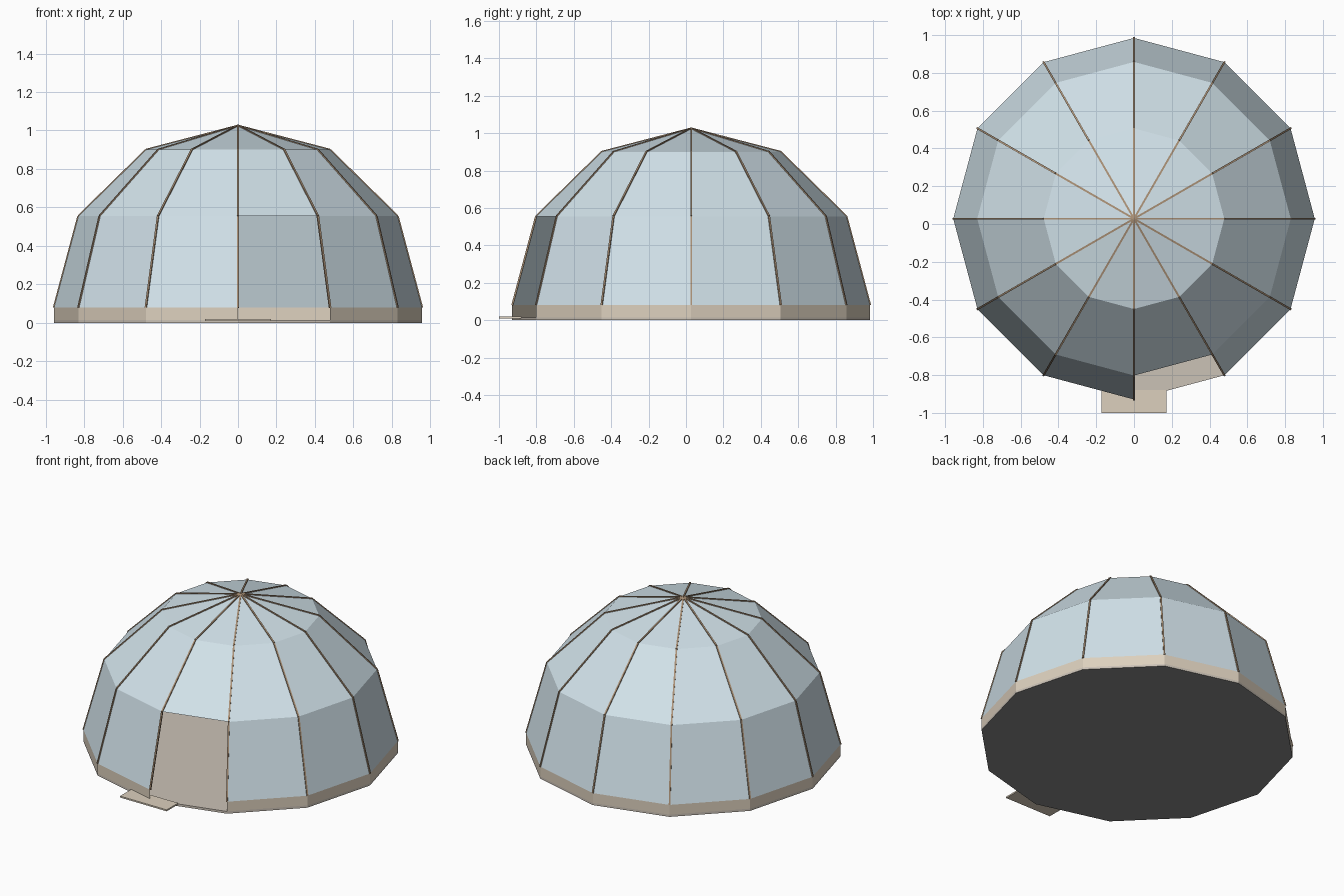
import bpy, bmesh
from math import sin, cos, pi
from mathutils import Vector

if "Cube" in bpy.data.objects:
    bpy.data.objects.remove(bpy.data.objects["Cube"])

CY = 0.028          # dome centre in y
SIDES = 12
DOOR = 9            # open sector, from 270 to 300 degrees
R = 0.957
RINGS = [(R, 0.08), (0.83, 0.555), (0.478, 0.90)]
APEX = Vector((0, CY, 1.025))


def mat(name, rgb):
    m = bpy.data.materials.new(name)
    m.diffuse_color = (*rgb, 1)
    m.use_nodes = True
    m.node_tree.nodes["Principled BSDF"].inputs["Base Color"].default_value = m.diffuse_color
    return m


GLASS = mat("pale_blue", (0.64, 0.76, 0.82))
WOOD = mat("pale_wood", (0.72, 0.63, 0.51))
FLOOR = mat("floor_wood", (0.60, 0.54, 0.47))
BEAM = mat("brown_wood", (0.40, 0.28, 0.18))
DARK = mat("dark_underside", (0.25, 0.25, 0.25))


def pt(i, r, z):
    a = 2 * pi * i / SIDES
    return Vector((r * cos(a), CY + r * sin(a), z))


def finish(name, bm, *mats):
    me = bpy.data.meshes.new(name)
    bm.to_mesh(me)
    bm.free()
    for m in mats:
        me.materials.append(m)
    ob = bpy.data.objects.new(name, me)
    bpy.context.collection.objects.link(ob)
    return ob


def shell(name, rings, material, apex=None):
    """Faceted wall through the rings, with the doorway left out of the lowest tier."""
    bm = bmesh.new()
    loops = [[bm.verts.new(pt(i, r, z)) for i in range(SIDES)] for r, z in rings]
    for t, (lo, hi) in enumerate(zip(loops, loops[1:])):
        for i in range(SIDES):
            if t == 0 and i == DOOR:
                continue
            j = (i + 1) % SIDES
            bm.faces.new((lo[i], lo[j], hi[j], hi[i]))
    if apex is not None:
        top = bm.verts.new(apex)
        for i in range(SIDES):
            bm.faces.new((loops[-1][i], loops[-1][(i + 1) % SIDES], top))
    return finish(name, bm, material)


# Floor slab
bm = bmesh.new()
base = bm.faces.new([bm.verts.new(pt(i, R, 0)) for i in range(SIDES)])
ext = bmesh.ops.extrude_face_region(bm, geom=[base], use_keep_orig=True)
bmesh.ops.translate(bm, vec=(0, 0, 0.015),
                    verts=[g for g in ext["geom"] if isinstance(g, bmesh.types.BMVert)])
bmesh.ops.recalc_face_normals(bm, faces=bm.faces)
for f in bm.faces:
    f.material_index = 1 if f.normal.z < -0.5 else 0
finish("floor", bm, FLOOR, DARK)

# Skirting wall and dome panels
shell("base_wall", [(R, 0.015), (R, 0.08)], WOOD)
shell("dome_panels", RINGS, GLASS, APEX)

# Rib beams along every vertical fold
bm = bmesh.new()
H = 0.005
for i in range(SIDES):
    side = Vector((-sin(2 * pi * i / SIDES), cos(2 * pi * i / SIDES), 0)) * H
    path = [pt(i, r, z) for r, z in RINGS] + [APEX]
    for a, b in zip(path, path[1:]):
        out = (b - a).cross(side).normalized() * H
        q = [[bm.verts.new(p + s * side + o * out)
              for s, o in ((-1, -1), (1, -1), (1, 1), (-1, 1))] for p in (a, b)]
        for k in range(4):
            n = (k + 1) % 4
            bm.faces.new((q[0][k], q[0][n], q[1][n], q[1][k]))
        bm.faces.new(q[0][::-1])
        bm.faces.new(q[1])
bmesh.ops.recalc_face_normals(bm, faces=bm.faces)
finish("rib_beams", bm, BEAM)

# Doorstep
bm = bmesh.new()
bmesh.ops.create_cube(bm, size=1)
bmesh.ops.scale(bm, vec=(0.345, 0.12, 0.01), verts=bm.verts)
bmesh.ops.translate(bm, vec=(0, -0.94, 0.015), verts=bm.verts)
finish("doorstep", bm, WOOD)
